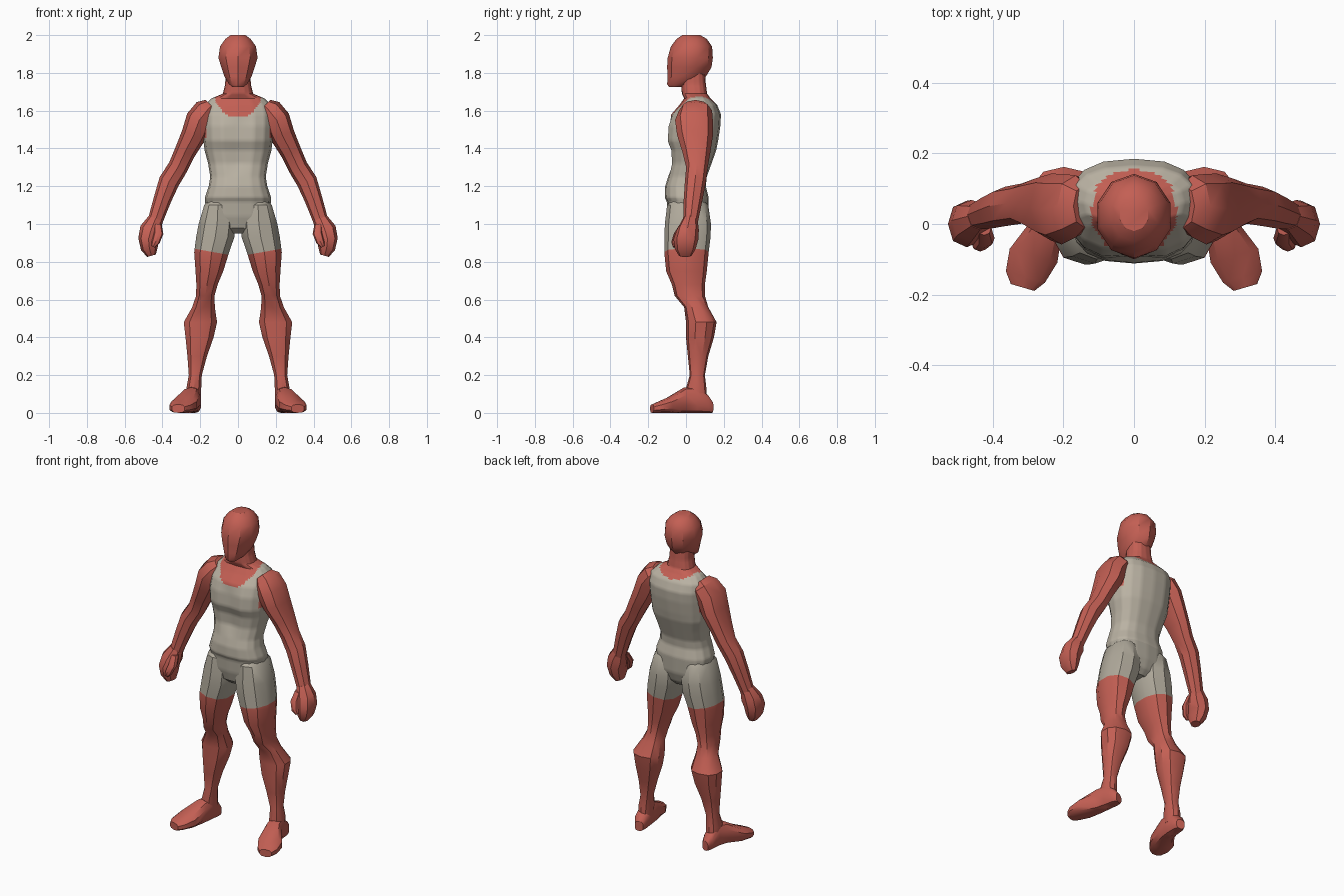
import bpy, bmesh
from math import cos, sin, pi, copysign
from mathutils import Vector

cube = bpy.data.objects.get("Cube")
if cube:
    bpy.data.objects.remove(cube, do_unlink=True)


def make_material(name, rgb):
    mat = bpy.data.materials.new(name)
    mat.use_nodes = True
    color = (*rgb, 1)
    mat.diffuse_color = color
    shader = next(n for n in mat.node_tree.nodes if n.type == 'BSDF_PRINCIPLED')
    shader.inputs["Base Color"].default_value = color
    shader.inputs["Roughness"].default_value = 0.8
    return mat


skin = make_material("red_skin", (0.55, 0.115, 0.088))
shirt = make_material("pale_shirt", (0.49, 0.445, 0.365))
shorts = make_material("grey_shorts", (0.43, 0.395, 0.325))


def loft(sections, sides, power):
    """Skin rounded rings, each given as centre and two half-axis vectors."""
    bm = bmesh.new()
    rings = []
    for centre, u, v in sections:
        ring = []
        for i in range(sides):
            angle = 2 * pi * i / sides - pi / 2
            c, s = cos(angle), sin(angle)
            a = copysign(abs(c) ** (2 / power), c)
            b = copysign(abs(s) ** (2 / power), s)
            ring.append(bm.verts.new(centre + u * a + v * b))
        rings.append(ring)
    for low, high in zip(rings, rings[1:]):
        for i in range(sides):
            j = (i + 1) % sides
            bm.faces.new((low[i], low[j], high[j], high[i]))
    bm.faces.new(rings[0])
    bm.faces.new(rings[-1])
    bmesh.ops.recalc_face_normals(bm, faces=bm.faces)
    return bm


def level(z, x_in, x_out, front, back):
    """Horizontal ring from its extents."""
    return (Vector(((x_in + x_out) / 2, (front + back) / 2, z)),
            Vector(((x_out - x_in) / 2, 0, 0)),
            Vector((0, (back - front) / 2, 0)))


def limb(points, side):
    """Rings square to a path; each point is x, y, z, half width, half depth."""
    centres = [Vector((side * p[0], p[1], p[2])) for p in points]
    result = []
    for i, p in enumerate(points):
        axis = centres[min(i + 1, len(points) - 1)] - centres[max(i - 1, 0)]
        across = Vector((-axis.z, 0, axis.x)).normalized()
        result.append((centres[i], across * p[3], Vector((0, p[4], 0))))
    return result


def split(bm, point, normal):
    geom = bm.verts[:] + bm.edges[:] + bm.faces[:]
    bmesh.ops.bisect_plane(bm, geom=geom, plane_co=point, plane_no=normal)


def finish(name, bm, materials, rule=None, angle=35):
    if rule:
        for face in bm.faces:
            face.material_index = rule(face.calc_center_median())
    mesh = bpy.data.meshes.new(name)
    bm.to_mesh(mesh)
    bm.free()
    for mat in materials:
        mesh.materials.append(mat)
    obj = bpy.data.objects.new(name, mesh)
    bpy.context.collection.objects.link(obj)
    bpy.ops.object.select_all(action='DESELECT')
    obj.select_set(True)
    bpy.context.view_layer.objects.active = obj
    bpy.ops.object.shade_smooth_by_angle(angle=angle * pi / 180)


# Torso and neck: height, half width, front, back
torso_rings = [
    (0.95, 0.06, -0.05, 0.07), (0.98, 0.12, -0.085, 0.10),
    (1.04, 0.17, -0.10, 0.12), (1.12, 0.174, -0.102, 0.12),
    (1.14, 0.175, -0.112, 0.12), (1.2, 0.155, -0.11, 0.105),
    (1.25, 0.147, -0.095, 0.11), (1.32, 0.158, -0.08, 0.135),
    (1.39, 0.177, -0.085, 0.16), (1.44, 0.183, -0.105, 0.17),
    (1.52, 0.187, -0.10, 0.182), (1.58, 0.187, -0.078, 0.185),
    (1.63, 0.175, -0.035, 0.165), (1.665, 0.14, -0.01, 0.13),
    (1.69, 0.08, -0.022, 0.112), (1.74, 0.068, -0.025, 0.105),
    (1.82, 0.065, -0.02, 0.10)]
bm = loft([level(z, -w, w, f, b) for z, w, f, b in torso_rings], 16, 2.5)
# Breastbone groove between the chest muscles
for v in bm.verts:
    if abs(v.co.x) < 0.01 and v.co.y < 0 and 1.3 < v.co.z < 1.55:
        v.co.y += 0.014
bmesh.ops.subdivide_edges(bm, edges=bm.edges[:], cuts=4, use_grid_fill=True)
split(bm, (0, 0, 1.13), (0, 0, 1))


def torso_color(p):
    if p.z < 1.13:
        return 2
    drop = 0.135 if p.y < 0.05 else 0.06
    neckline = (p.x / 0.125) ** 2 + ((p.z - 1.7) / drop) ** 2 < 1
    armhole = abs(p.x) > 0.166 and p.z > 1.45
    return 0 if neckline or armhole or p.z > 1.7 else 1


finish("torso", bm, [skin, shirt, shorts], torso_color)

# Head: height, half width, front, back
head_rings = [
    (1.725, 0.03, -0.09, -0.03), (1.74, 0.05, -0.1, 0.04),
    (1.78, 0.075, -0.097, 0.105), (1.83, 0.093, -0.1, 0.135),
    (1.88, 0.109, -0.097, 0.142), (1.94, 0.1, -0.08, 0.138),
    (1.98, 0.07, -0.05, 0.11), (2.0, 0.042, -0.02, 0.075)]
finish("head", loft([level(z, -w, w, f, b) for z, w, f, b in head_rings], 10, 2),
       [skin])

# Leg: height, inner, outer, front, back
leg_rings = [
    (1.13, 0.05, 0.155, -0.07, 0.09), (1.1, 0.03, 0.182, -0.1, 0.118),
    (1.0, 0.008, 0.213, -0.112, 0.132), (0.93, 0.015, 0.226, -0.114, 0.13),
    (0.85, 0.043, 0.236, -0.115, 0.12), (0.75, 0.075, 0.228, -0.105, 0.11),
    (0.68, 0.105, 0.223, -0.075, 0.1), (0.62, 0.122, 0.224, -0.06, 0.1),
    (0.56, 0.12, 0.245, -0.01, 0.118), (0.48, 0.107, 0.291, 0, 0.162),
    (0.4, 0.126, 0.281, 0, 0.148), (0.3, 0.162, 0.27, 0.01, 0.118),
    (0.2, 0.19, 0.262, 0.02, 0.1), (0.13, 0.193, 0.275, 0, 0.108),
    (0.07, 0.195, 0.272, 0.01, 0.11)]

# Foot, heel to toe: x, y, half width, height
foot_points = [
    (0.228, 0.138, 0.026, 0.06), (0.232, 0.11, 0.04, 0.1),
    (0.238, 0.05, 0.043, 0.14), (0.25, -0.01, 0.05, 0.135),
    (0.285, -0.09, 0.073, 0.085), (0.308, -0.15, 0.06, 0.058),
    (0.316, -0.18, 0.036, 0.045)]

# Arm, shoulder to wrist: x, y, z, half width, half depth
arm_points = [
    (0.14, 0.05, 1.625, 0.045, 0.06), (0.165, 0.05, 1.6, 0.07, 0.088),
    (0.205, 0.042, 1.55, 0.073, 0.1), (0.235, 0.048, 1.47, 0.066, 0.095),
    (0.281, 0.055, 1.38, 0.056, 0.074), (0.318, 0.058, 1.3, 0.053, 0.057),
    (0.365, 0.05, 1.225, 0.055, 0.056), (0.4, 0.038, 1.13, 0.047, 0.05),
    (0.437, 0.025, 1.02, 0.04, 0.04), (0.445, 0.02, 0.99, 0.04, 0.04)]
fist_points = [
    (0.436, 0.022, 1.03, 0.038, 0.038), (0.46, 0.01, 0.97, 0.06, 0.058),
    (0.474, 0, 0.92, 0.054, 0.066), (0.469, -0.004, 0.87, 0.045, 0.056),
    (0.458, -0.004, 0.832, 0.024, 0.034)]
thumb_points = [
    (0.425, -0.01, 1.0, 0.02, 0.022), (0.421, -0.04, 0.95, 0.026, 0.024),
    (0.436, -0.058, 0.905, 0.022, 0.02), (0.45, -0.06, 0.88, 0.01, 0.01)]

for side, label in ((1, "left"), (-1, "right")):
    rings = [level(z, side * i, side * o, f, b) for z, i, o, f, b in leg_rings]
    bm = loft(rings, 10, 2.3)
    # Shorts end in a hem that rises towards the outside
    hem, up = Vector((side * 0.14, 0, 0.853)), Vector((-0.18 * side, 0, 1))
    split(bm, hem, up)
    finish(label + "_leg", bm, [skin, shorts],
           lambda p: int((p - hem).dot(up) > 0))

    foot = [(Vector((side * x, y, h / 2)), Vector((side * w * 0.96, w * 0.28, 0)),
             Vector((0, 0, h / 2))) for x, y, w, h in foot_points]
    finish(label + "_foot", loft(foot, 10, 2.7), [skin])

    for part, points in (("arm", arm_points), ("fist", fist_points),
                         ("thumb", thumb_points)):
        finish(label + "_" + part, loft(limb(points, side), 8, 2.2), [skin])
